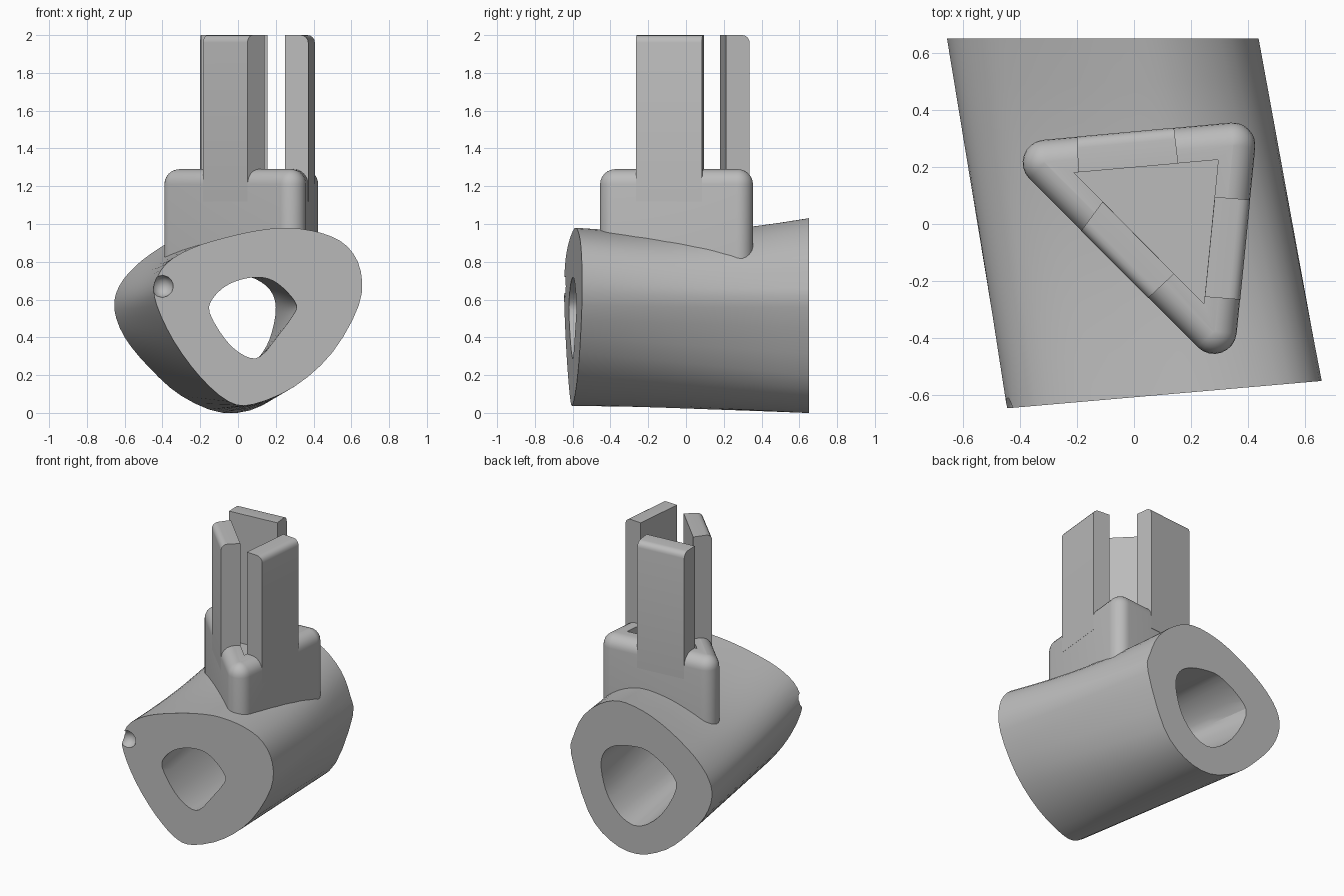
import bpy, bmesh, math
from mathutils import Vector

if "Cube" in bpy.data.objects:
    bpy.data.objects.remove(bpy.data.objects["Cube"])

GREY = (0.5, 0.5, 0.5, 1)
mat = bpy.data.materials.new("plain grey")
mat.use_nodes = True
mat.diffuse_color = GREY
mat.node_tree.nodes["Principled BSDF"].inputs["Base Color"].default_value = GREY


def add_object(name, bm):
    bmesh.ops.recalc_face_normals(bm, faces=bm.faces)
    mesh = bpy.data.meshes.new(name)
    bm.to_mesh(mesh)
    bm.free()
    mesh.materials.append(mat)
    obj = bpy.data.objects.new(name, mesh)
    bpy.context.collection.objects.link(obj)
    return obj


def loft(name, rings):
    """Skin closed rings of equal length and cap both ends."""
    bm = bmesh.new()
    loops = [[bm.verts.new(p) for p in ring] for ring in rings]
    n = len(loops[0])
    for a, b in zip(loops, loops[1:]):
        for i in range(n):
            j = (i + 1) % n
            bm.faces.new((a[i], a[j], b[j], b[i]))
    bm.faces.new(loops[0])
    bm.faces.new(loops[-1])
    return add_object(name, bm)


def smooth_outline(points, steps=3):
    """Closed Catmull-Rom curve through the points."""
    pts = [Vector(p) for p in points]
    n, out = len(pts), []
    for i in range(n):
        a, b, c, d = (pts[(i + k) % n] for k in (-1, 0, 1, 2))
        for s in range(steps):
            t = s / steps
            out.append(0.5 * (2 * b + (c - a) * t + (2 * a - 5 * b + 4 * c - d) * t * t
                              + (3 * b - a - 3 * c + d) * t ** 3))
    return out


def tube(name, front, back, overshoot=0.0, sag=0.0):
    """Loft from the slanted front plane to the square back plane."""
    f, b = smooth_outline(front), smooth_outline(back)
    start = [Vector((p.x, -0.645 + (p.x + 0.44) * 0.087, p.y)) for p in f]
    end = [Vector((p.x, 0.65, p.y)) for p in b]
    rings = []
    for k in range(9):
        t = -overshoot + (1 + 2 * overshoot) * k / 8
        ring = [s.lerp(e, t) for s, e in zip(start, end)]
        for p in ring:  # the upper half dips between the ends
            p.z -= sag * math.sin(math.pi * t) * max(0, p.z - 0.5) * 2
        rings.append(ring)
    return loft(name, rings)


def cut(obj, cutter):
    """Subtract the cutter for good and remove it."""
    mod = obj.modifiers.new("cut", "BOOLEAN")
    mod.operation = "DIFFERENCE"
    mod.solver = "EXACT"
    mod.object = cutter
    cutter.hide_render = True
    deps = bpy.context.evaluated_depsgraph_get()
    mesh = bpy.data.meshes.new_from_object(obj.evaluated_get(deps))
    obj.modifiers.clear()
    obj.data = mesh
    bpy.data.objects.remove(cutter)


def shade(obj, angle):
    bpy.ops.object.select_all(action="DESELECT")
    obj.select_set(True)
    bpy.context.view_layer.objects.active = obj
    bpy.ops.object.shade_smooth_by_angle(angle=math.radians(angle))


# Thick irregular tube with a skewed bore
tube_front = [(.64, .57), (.65, .75), (.58, .88), (.45, .95), (.27, .98), (.1, .965),
              (-.08, .925), (-.25, .87), (-.38, .79), (-.44, .68), (-.43, .57), (-.34, .38),
              (-.2, .19), (-.05, .06), (.08, .045), (.3, .14), (.5, .32)]
tube_back = [(.43, .56), (.41, .7), (.34, .85), (.21, .97), (.06, 1.03), (-.12, 1.01),
             (-.28, .95), (-.42, .87), (-.54, .78), (-.63, .67), (-.655, .55), (-.6, .4),
             (-.47, .24), (-.3, .09), (-.08, 0), (.13, .04), (.3, .2)]
bore_front = [(.31, .57), (.24, .66), (.16, .71), (.06, .715), (-.05, .68), (-.13, .61),
              (-.15, .53), (-.06, .38), (.04, .3), (.12, .3), (.22, .42), (.28, .5)]
bore_back = [(.2, .56), (.17, .65), (.09, .71), (-.03, .74), (-.16, .74), (-.32, .65),
             (-.38, .54), (-.26, .32), (-.1, .2), (.03, .22), (.13, .32), (.18, .43)]
body = tube("tube_body", tube_front, tube_back, sag=0.045)
cut(body, tube("bore_cutter", bore_front, bore_back, overshoot=0.05))

# Small notch on the front rim
bm = bmesh.new()
bmesh.ops.create_icosphere(bm, subdivisions=2, radius=0.06)
bmesh.ops.translate(bm, verts=bm.verts, vec=(-0.4, -0.645, 0.67))
cut(body, add_object("notch_cutter", bm))
shade(body, 30)

# Triangular socket block with rounded corners and rounded top edge
corners = [Vector((.345, .275)), Vector((-.31, .215)), Vector((.28, -.375))]
RADIUS, TOP = 0.08, 1.29


def rounded_triangle(r, z, steps=8):
    ring = []
    for i, c in enumerate(corners):
        before, after = c - corners[i - 1], corners[(i + 1) % 3] - c
        # outward normals of the two sides meeting here
        a0 = math.atan2(-before.x, before.y)
        a1 = math.atan2(-after.x, after.y)
        sweep = (a1 - a0) % (2 * math.pi)
        for s in range(steps + 1):
            a = a0 + sweep * s / steps
            ring.append((c.x + r * math.cos(a), c.y + r * math.sin(a), z))
    return ring


rings = [rounded_triangle(RADIUS, 0.77)]
for k in range(7):
    a = math.radians(88) * k / 6
    rings.append(rounded_triangle(RADIUS * math.cos(a), TOP - RADIUS * (1 - math.sin(a))))
block = loft("socket_block", rings)
pit = [(.295, .225), (-.21, .18), (.245, -.28)]
cut(block, loft("pit_cutter", [[(x, y, z) for x, y in pit] for z in (1.1, 1.4)]))
shade(block, 40)

# Three upright prongs; the first two points of each lie on its outer side
prongs = {
    "back_prong": [(-.2, .306), (.14, .337), (.155, .212), (-.195, .181)],
    "left_prong": [(.407, .085), (.372, -.265), (.248, -.255), (.283, .095)],
    "right_prong": [(.05, -.259), (-.185, -.024), (-.11, .078), (.14, -.175)],
}
for name, outline in prongs.items():
    bm = bmesh.new()
    low, high = ([bm.verts.new((x, y, z)) for x, y in outline] for z in (1.12, 2.0))
    for i in range(4):
        j = (i + 1) % 4
        bm.faces.new((low[i], low[j], high[j], high[i]))
    bm.faces.new(low)
    bm.faces.new(high)
    edge = bm.edges.get((high[0], high[1]))
    bmesh.ops.bevel(bm, geom=[edge], offset=0.04, segments=4, profile=0.5, affect="EDGES")
    shade(add_object(name, bm), 35)
